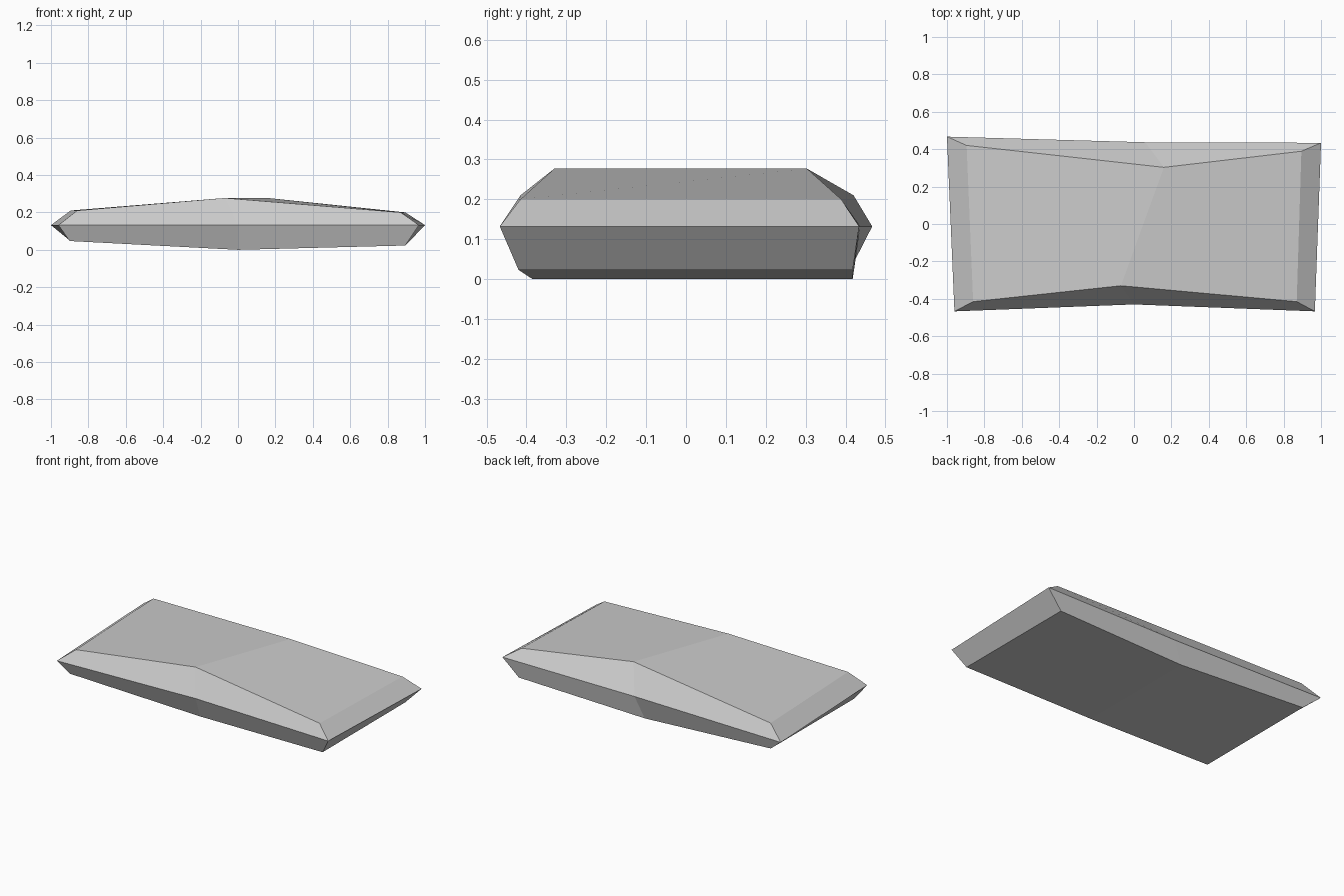
import bpy, bmesh

# Cross-sections along x (left end, middle ridge, right end).
# Each runs round the slab: front top, front rim, front bottom, back bottom, back rim, back top
sections = [
    [(-0.86, -0.415, 0.21), (-0.96, -0.467, 0.132), (-0.90, -0.42, 0.047),
     (-0.90, 0.425, 0.05), (-1.0, 0.467, 0.132), (-0.895, 0.42, 0.21)],
    [(-0.07, -0.33, 0.277), (0.0, -0.43, 0.132), (0.0, -0.385, 0.0),
     (0.0, 0.418, 0.0), (0.06, 0.437, 0.132), (0.16, 0.303, 0.277)],
    [(0.87, -0.415, 0.20), (0.967, -0.467, 0.132), (0.895, -0.42, 0.023),
     (0.895, 0.418, 0.023), (1.0, 0.434, 0.132), (0.895, 0.389, 0.20)],
]

# Loft the faceted stone slab
bm = bmesh.new()
rings = [[bm.verts.new(p) for p in s] for s in sections]
for a, b in zip(rings, rings[1:]):
    for i in range(6):
        j = (i + 1) % 6
        bm.faces.new((a[i], a[j], b[j], b[i]))

# Wedge-shaped ends: an upper and a lower facet meeting at the rim
for r in (rings[0], rings[2]):
    bm.faces.new((r[0], r[1], r[4], r[5]))
    bm.faces.new((r[1], r[2], r[3], r[4]))
bmesh.ops.recalc_face_normals(bm, faces=bm.faces)

mesh = bpy.data.meshes.new("stone_slab")
bm.to_mesh(mesh)
bm.free()
slab = bpy.data.objects.new("stone_slab", mesh)
bpy.context.collection.objects.link(slab)
